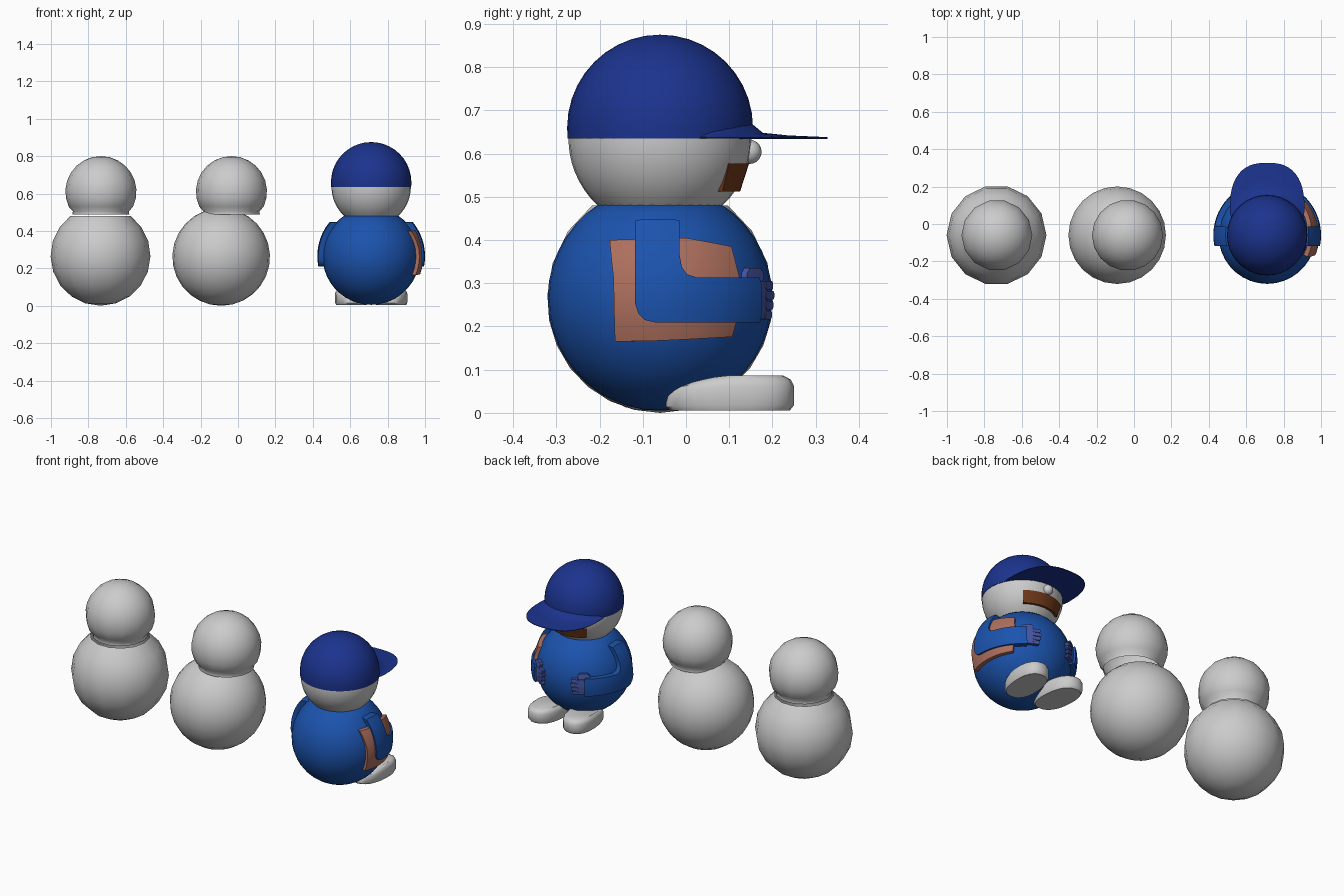
import bpy, bmesh
from math import sin, cos, pi, sqrt, radians
from mathutils import Vector

if "Cube" in bpy.data.objects:
    bpy.data.objects.remove(bpy.data.objects["Cube"])

CX, CY, CZ = 0.712, -0.06, 0.265      # centre of the capped figure's body


def material(name, rgb):
    m = bpy.data.materials.new(name)
    m.diffuse_color = (*rgb, 1)
    m.use_nodes = True
    m.node_tree.nodes["Principled BSDF"].inputs["Base Color"].default_value = m.diffuse_color
    return m


JERSEY = material("jersey_blue", (0.011, 0.086, 0.42))
NAVY = material("cap_navy", (0.011, 0.033, 0.27))
TAN = material("tan", (0.42, 0.16, 0.11))
BROWN = material("dark_brown", (0.16, 0.04, 0.01))
GLOVE = material("glove", (0.06, 0.09, 0.36))


def finish(name, bm, mat=None, angle=40, normals=True):
    bmesh.ops.remove_doubles(bm, verts=bm.verts[:], dist=1e-5)
    if normals:
        bmesh.ops.recalc_face_normals(bm, faces=bm.faces[:])
    me = bpy.data.meshes.new(name)
    bm.to_mesh(me)
    bm.free()
    ob = bpy.data.objects.new(name, me)
    bpy.context.collection.objects.link(ob)
    if mat:
        me.materials.append(mat)
    bpy.ops.object.select_all(action='DESELECT')
    ob.select_set(True)
    bpy.context.view_layer.objects.active = ob
    bpy.ops.object.shade_smooth_by_angle(angle=radians(angle))
    return ob


def loft(name, rings, mat=None, loop=True, cap0=False, cap1=False, angle=40):
    bm = bmesh.new()
    rows = [[bm.verts.new(p) for p in r] for r in rings]
    n = len(rows[0])
    for a, b in zip(rows, rows[1:]):
        for i in range(n if loop else n - 1):
            j = (i + 1) % n
            bm.faces.new((a[i], a[j], b[j], b[i]))
    if cap0:
        bm.faces.new(rows[0][::-1])
    if cap1:
        bm.faces.new(rows[-1])
    return finish(name, bm, mat, angle)


def lathe(name, profile, centre, segs, mat=None, **kw):
    rings = [[(centre[0] + r * cos(2 * pi * i / segs), centre[1] + r * sin(2 * pi * i / segs), z)
              for i in range(segs)] for r, z in profile]
    return loft(name, rings, mat, **kw)


def ball_profile(r, zc, z0, z1, n):
    """Sphere outline cut off at heights z0 and z1."""
    from math import acos
    a0 = acos(max(-1, min(1, (z0 - zc) / r)))
    a1 = acos(max(-1, min(1, (z1 - zc) / r)))
    angs = [a0 + (a1 - a0) * i / n for i in range(n + 1)]
    return [(max(r * sin(a), 1e-7), zc + r * cos(a)) for a in angs]


def patch(name, outline, r_in, r_out, side, mat):
    """Flat outline (arc length, height) wrapped as a thick shell around the body."""
    bm = bmesh.new()
    bm.faces.new([bm.verts.new((s, z, 0)) for s, z in outline])
    for axis in (0, 1):
        lo = min(p[axis] for p in outline)
        hi = max(p[axis] for p in outline)
        k = max(1, round((hi - lo) / 0.03))
        nrm = Vector((1, 0, 0)) if axis == 0 else Vector((0, 1, 0))
        for i in range(1, k):
            bmesh.ops.bisect_plane(bm, geom=bm.verts[:] + bm.edges[:] + bm.faces[:], dist=1e-6,
                                   plane_co=nrm * (lo + (hi - lo) * i / k + 0.0003), plane_no=nrm)
    ret = bmesh.ops.extrude_face_region(bm, geom=bm.faces[:], use_keep_orig=True)
    for g in ret["geom"]:
        if isinstance(g, bmesh.types.BMVert):
            g.co.z = 1
    for v in bm.verts:
        s, z, t = v.co
        dz = z - CZ
        az = s / sqrt(0.285 ** 2 - dz * dz)
        r = r_in + (r_out - r_in) * t
        rho = sqrt(max(r * r - dz * dz, 0))
        v.co = (CX + side * rho * cos(az), CY + rho * sin(az), z)
    return finish(name, bm, mat)


def rect(s0, s1, z0, z1, c):
    """Rectangle with its corners cut."""
    return [(s0 + c, z0), (s1 - c, z0), (s1, z0 + c), (s1, z1 - c),
            (s1 - c, z1), (s0 + c, z1), (s0, z1 - c), (s0, z0 + c)]


# Two plain low-poly figures, open shells at the neck
for tag, bx, hx, r, segs, rows, top in (("coarse", -0.735, -0.733, 0.267, 14, 8, 0.48),
                                        ("medium", -0.09, -0.035, 0.261, 24, 12, 0.505)):
    lathe(tag + "_body", ball_profile(r, r, 0, top, rows), (bx, CY), segs, angle=60)
    head = [(0.152, 0.488), (0.150, 0.505)] + ball_profile(0.19, 0.61, 0.53, 0.80, 8)
    lathe(tag + "_head", head, (hx, CY), 14 if segs == 14 else 18, angle=60)

# Capped figure: body, head, nose
lathe("body", ball_profile(0.26, CZ, 0.005, 0.485, 18), (CX, CY), 36, JERSEY, cap1=True)
lathe("head", ball_profile(0.212, 0.635, 0.48, 0.65, 8), (CX, CY), 32)
bm = bmesh.new()
bmesh.ops.create_uvsphere(bm, u_segments=16, v_segments=10, radius=0.028)
bmesh.ops.translate(bm, verts=bm.verts[:], vec=(CX, 0.147, 0.604))
finish("nose", bm)

# Curved mouth band: a swept box section
rings = []
for i in range(13):
    a = radians(90 - 39 + 78 * i / 12)
    rings.append([(CX + r * cos(a), CY + r * sin(a), z)
                  for r, z in ((0.14, 0.512), (0.185, 0.512), (0.206, 0.577), (0.18, 0.577))])
loft("mouth", rings, BROWN, cap0=True, cap1=True)

# Cap dome and brim
dome = [(0.214, 0.635)] + ball_profile(0.215, 0.66, 0.66, 0.875, 10)
lathe("cap_dome", dome, (CX, CY), 36, NAVY, cap0=True)


def power(v, e):
    return (abs(v) ** e) * (1 if v >= 0 else -1)


def brim_row(t, z):
    row = []
    for i in range(25):
        a = pi * i / 24
        ox, oy = 0.2 * power(cos(a), 0.77), 0.07 + 0.257 * power(sin(a), 0.77)
        ix = 0.19 * cos(a)
        iy = CY + sqrt(0.205 ** 2 - ix * ix)
        zz = 0.636 + (z - 0.636) * (0.3 + 0.7 * sin(a))
        row.append((CX + ix + (ox - ix) * t, iy + (oy - iy) * t, zz))
    return row


loft("cap_brim", [brim_row(0, 0.675), brim_row(0.18, 0.648), brim_row(0.5, 0.642),
                  brim_row(1, 0.638), brim_row(1, 0.634), brim_row(0, 0.634)], NAVY, loop=False)

# Tan side panel under one arm
patch("side_panel", [(-0.11, 0.165), (0.0, 0.167), (0.185, 0.176), (0.2, 0.22), (0.206, 0.312),
                     (0.185, 0.385), (0.06, 0.405), (-0.125, 0.4), (-0.113, 0.31)],
      0.25, 0.279, 1, TAN)

# Bent sleeves, hands with fingers, and feet on both sides
SLEEVE = [(-0.057, 0.445), (-0.058, 0.255), (-0.05, 0.23), (-0.035, 0.215), (-0.01, 0.209),
          (0.268, 0.209), (0.272, 0.22), (0.272, 0.3), (0.265, 0.313), (0.085, 0.313),
          (0.062, 0.321), (0.05, 0.338), (0.045, 0.365), (0.045, 0.445), (0.03, 0.448), (-0.04, 0.448)]
for side, tag in ((1, "right"), (-1, "left")):
    patch(tag + "_sleeve", SLEEVE, 0.25, 0.288, side, JERSEY)
    patch(tag + "_palm", rect(0.26, 0.315, 0.217, 0.305, 0.008), 0.25, 0.278, side, GLOVE)
    for k in range(4):
        z = 0.216 + 0.023 * k
        patch(f"{tag}_finger_{k + 1}", rect(0.305, 0.352 - 0.006 * abs(k - 2), z, z + 0.020, 0.005),
              0.25, 0.28, side, GLOVE)
    patch(tag + "_thumb", rect(0.235, 0.305, 0.3, 0.335, 0.012), 0.25, 0.276, side, GLOVE)

    rings = []
    for k, z in ((0.93, 0.005), (1, 0.018), (1, 0.062), (0.95, 0.077), (0.82, 0.087)):
        ring = []
        for i in range(24):
            a = 2 * pi * i / 24
            u, v = power(cos(a), 0.85), power(sin(a), 0.85)
            drop = 1 - 0.32 * max(0, -v) ** 1.5
            x, y = 0.086 * u * k, 0.148 * v * k
            ring.append((CX + side * (0.107 + x + 0.07 * y), 0.102 + y, 0.005 + (z - 0.005) * drop))
        rings.append(ring)
    loft(tag + "_foot", rings, cap0=True, cap1=True)
